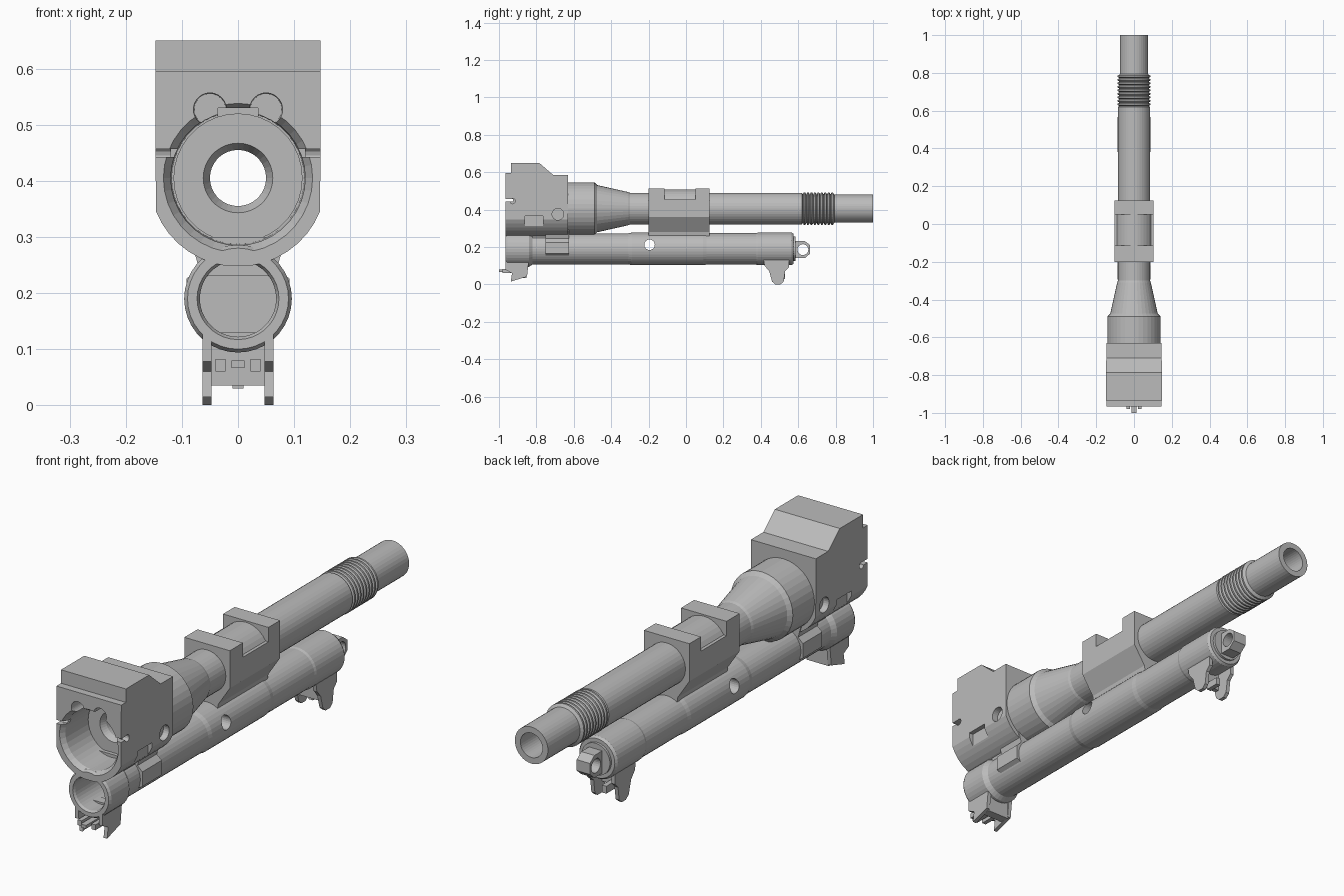
import bpy, bmesh, math
from mathutils import Vector

old = bpy.data.objects.get("Cube")
if old:
    bpy.data.objects.remove(old, do_unlink=True)

steel = bpy.data.materials.new("grey steel")
steel.use_nodes = True
steel.diffuse_color = (0.5, 0.5, 0.5, 1)
steel.node_tree.nodes["Principled BSDF"].inputs["Base Color"].default_value = (0.5, 0.5, 0.5, 1)

SIDES = 36
BORE_Z = 0.405
TUBE_Z = 0.19


def finish(name, bm):
    bmesh.ops.recalc_face_normals(bm, faces=bm.faces)
    mesh = bpy.data.meshes.new(name)
    bm.to_mesh(mesh)
    bm.free()
    mesh.materials.append(steel)
    obj = bpy.data.objects.new(name, mesh)
    bpy.context.collection.objects.link(obj)
    return obj


def lathe(name, profile, z, closed=False, x=0):
    """Turn (y, radius) points about an axis along y."""
    bm = bmesh.new()
    rings = []
    for y, r in profile:
        rings.append([bm.verts.new((x + r * math.sin(a), y, z + r * math.cos(a)))
                      for a in (math.tau * i / SIDES for i in range(SIDES))])
    pairs = list(zip(rings, rings[1:]))
    if closed:
        pairs.append((rings[-1], rings[0]))
    else:
        bm.faces.new(rings[0])
        bm.faces.new(rings[-1])
    for a, b in pairs:
        for i in range(SIDES):
            j = (i + 1) % SIDES
            bm.faces.new((a[i], a[j], b[j], b[i]))
    return finish(name, bm)


def prism(name, points, axis, lo, hi):
    """Extrude a flat outline along x (points are y, z) or y (points are x, z)."""
    bm = bmesh.new()
    if axis == "x":
        verts = [bm.verts.new((lo, u, v)) for u, v in points]
        move = Vector((hi - lo, 0, 0))
    else:
        verts = [bm.verts.new((u, lo, v)) for u, v in points]
        move = Vector((0, hi - lo, 0))
    out = bmesh.ops.extrude_face_region(bm, geom=[bm.faces.new(verts)])
    bmesh.ops.translate(bm, vec=move, verts=[v for v in out["geom"] if isinstance(v, bmesh.types.BMVert)])
    return finish(name, bm)


def box(name, x, y, z):
    return prism(name, [(x[0], z[0]), (x[1], z[0]), (x[1], z[1]), (x[0], z[1])], "y", *y)


def disc(y, z, r, n=24):
    return [(y + r * math.cos(math.tau * i / n), z + r * math.sin(math.tau * i / n)) for i in range(n)]


def mirrored(half):
    return half + [(-u, v) for u, v in reversed(half)]


def combine(obj, others, operation="DIFFERENCE"):
    """Apply a boolean with each helper, then remove the helper."""
    bpy.context.view_layer.objects.active = obj
    for other in others:
        mod = obj.modifiers.new("cut", "BOOLEAN")
        mod.operation = operation
        mod.solver = "EXACT"
        mod.object = other
        bpy.ops.object.modifier_apply(modifier=mod.name)
        bpy.data.objects.remove(other, do_unlink=True)


# Barrel with breech cone, threaded band and open bore
threads = []
for i in range(9):
    y = 0.625 + i * 0.0185
    threads += [(y, 0.076), (y + 0.005, 0.087), (y + 0.012, 0.087)]
lathe("barrel", [(-0.805, 0.062), (-0.805, 0.115), (-0.66, 0.115), (-0.63, 0.141), (-0.49, 0.141),
                 (-0.475, 0.126), (-0.31, 0.089), (-0.3, 0.085), (0.62, 0.085)] + threads +
      [(0.793, 0.075), (1, 0.075), (1, 0.05), (-0.78, 0.05)], BORE_Z, closed=True)

# Receiver: round-bottomed block with a stepped, sloping top
arc = [(0.158 * math.sin(a), BORE_Z - 0.158 * math.cos(a))
       for a in (math.radians(68) * i / 8 for i in range(1, 9))]
receiver = prism("receiver", mirrored(arc + [(0.147, 0.65)]), "y", -0.965, -0.63)
top_cut = prism("top_cut", [(-0.785, 0.66), (-0.785, 0.65), (-0.71, 0.585), (-0.6, 0.585), (-0.6, 0.7),
                            (-0.785, 0.7)], "x", -0.3, 0.3)
cutters = [top_cut,
           box("step_cut", (-0.3, 0.3), (-1, -0.935), (0.595, 0.7)),
           lathe("cavity_cut", [(-1, 0.14), (-0.965, 0.133), (-0.945, 0.12), (-0.8, 0.118)], BORE_Z),
           lathe("bore_cut", [(-1, 0.064), (-0.5, 0.064)], BORE_Z),
           box("key_cut", (-0.036, 0.036), (-1, -0.78), (0.47, 0.53))]
for s in (-1, 1):
    cutters += [
        lathe("lobe_cut", [(-1, 0.03), (-0.86, 0.028)], 0.527, x=s * 0.05),
        box("slot_cut", sorted((s * 0.1, s * 0.2)), (-1, -0.925), (0.442, 0.457)),
        prism("slot_end_cut", disc(-0.927, 0.445, 0.014, 12), "x", *sorted((s * 0.12, s * 0.2))),
        prism("side_hole_cut", disc(-0.685, 0.375, 0.031), "x", *sorted((s * 0.12, s * 0.2))),
        box("scoop_cut", sorted((s * 0.127, s * 0.2)), (-0.86, -0.765), (0.2, 0.365))]
combine(receiver, cutters)

# Lower tube with open front, collar and cross hole
tube = lathe("lower_tube", [(-0.8, 0.068), (-0.955, 0.068), (-0.965, 0.073), (-0.965, 0.09), (-0.955, 0.096),
                            (-0.84, 0.096), (-0.82, 0.083), (-0.31, 0.083), (-0.29, 0.087), (0.09, 0.087),
                            (0.11, 0.084), (0.375, 0.084), (0.385, 0.087), (0.565, 0.087), (0.575, 0.08),
                            (0.575, 0.065), (0.585, 0.065)], TUBE_Z)
combine(tube, [prism("cross_hole_cut", disc(-0.195, 0.212, 0.028), "x", -0.2, 0.2)])

# Clamp joining tube and receiver
prism("tube_clamp", mirrored([(0.05, 0.14), (0.092, 0.165), (0.092, 0.225), (0.07, 0.245), (0.085, 0.3)]),
      "y", -0.75, -0.625)
prism("receiver_web", mirrored([(0.055, 0.23), (0.07, 0.3)]), "y", -0.82, -0.64)

# Barrel mount: two square ends, a rounded middle and a tapered neck
mount = prism("barrel_mount", mirrored([(0.045, 0.25), (0.05, 0.28), (0.103, 0.36), (0.103, 0.514)]),
              "y", -0.2, 0.125)
combine(mount, [box("saddle_cut", (-0.2, 0.2), (-0.115, 0.05), (0.455, 0.6))])
combine(mount, [lathe("saddle", [(-0.13, 0.103), (0.07, 0.103)], BORE_Z)], "UNION")
combine(mount, [lathe("mount_bore_cut", [(-0.3, 0.084), (0.3, 0.084)], BORE_Z)])

# Rear eyelet with cross hole
eyelet = prism("rear_eyelet", [(0.57, 0.14), (0.635, 0.14), (0.664, 0.165), (0.664, 0.21), (0.635, 0.232),
                               (0.57, 0.232)], "x", -0.03, 0.03)
combine(eyelet, [prism("eyelet_cut", disc(0.625, 0.186, 0.029), "x", -0.1, 0.1)])

# Forked feet: side plates with a web between
front_side = [(-0.965, 0.13), (-0.965, 0.078), (-0.93, 0.06), (-0.937, 0.015), (-0.85, 0.042), (-0.84, 0.13)]
rear_side = [(0.415, 0.13), (0.42, 0.1), (0.445, 0.07), (0.46, 0.015), (0.478, 0.0), (0.505, 0.0),
             (0.522, 0.015), (0.53, 0.07), (0.55, 0.09), (0.55, 0.13)]
for s, side in ((-1, "right"), (1, "left")):
    span = sorted((s * 0.047, s * 0.063))
    prism("front_foot_" + side, front_side, "x", *span)
    prism("rear_foot_" + side, rear_side, "x", *span)
    box("front_prong_" + side, sorted((s * 0.022, s * 0.04)), (-0.98, -0.87), (0.06, 0.082))
box("front_prong_middle", (-0.012, 0.012), (-1, -0.87), (0.066, 0.08))
box("front_foot_web", (-0.05, 0.05), (-0.89, -0.852), (0.035, 0.13))
box("rear_foot_web", (-0.05, 0.05), (0.455, 0.475), (0.045, 0.13))
box("rear_foot_prong", (-0.01, 0.01), (0.47, 0.53), (0.03, 0.06))
